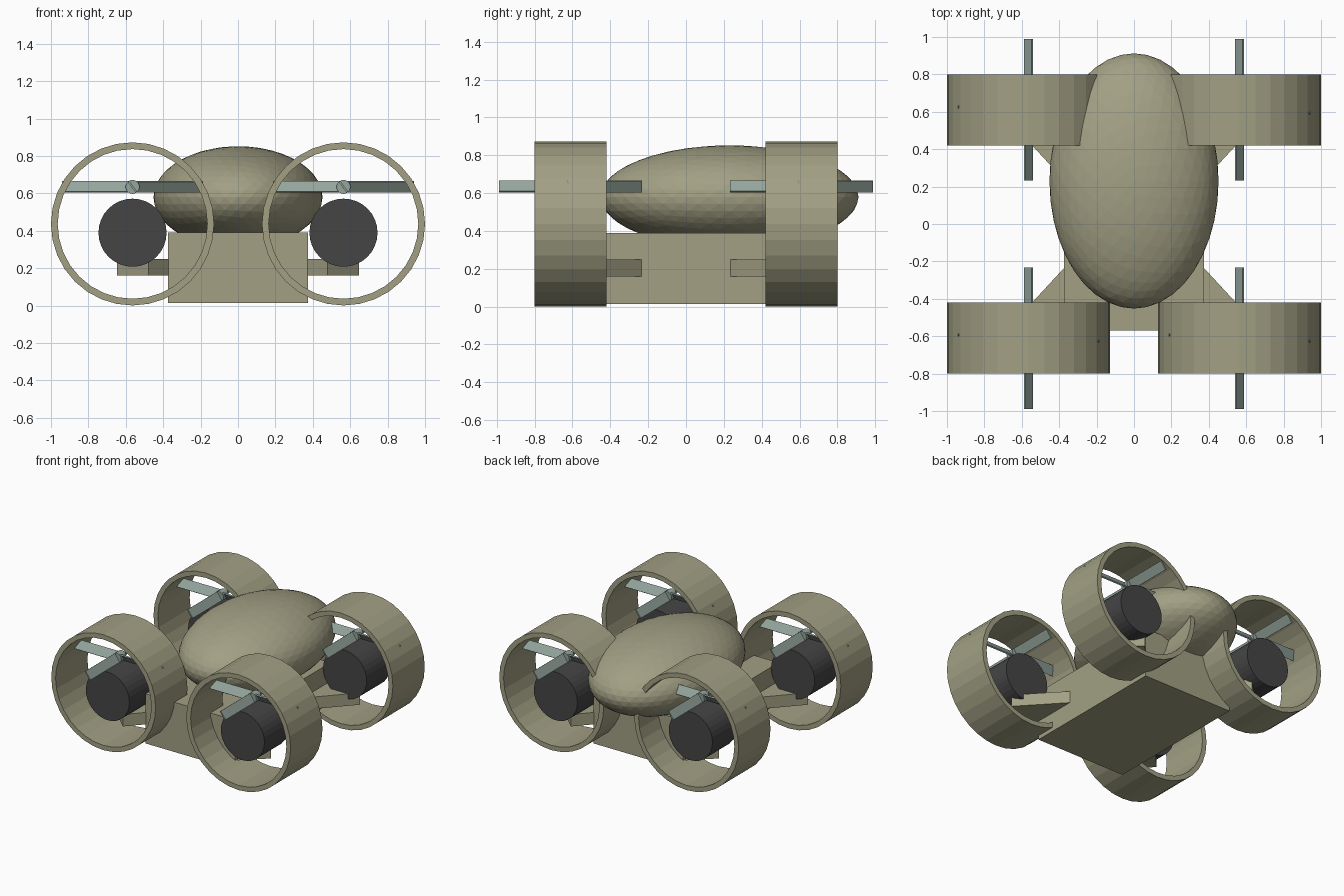
import bpy, bmesh
from math import radians, atan2, cos, sin, pi
from mathutils import Matrix, Vector

if "Cube" in bpy.data.objects:
    bpy.data.objects.remove(bpy.data.objects["Cube"])


def material(name, rgb):
    m = bpy.data.materials.new(name)
    m.diffuse_color = (*rgb, 1)
    m.use_nodes = True
    m.node_tree.nodes["Principled BSDF"].inputs["Base Color"].default_value = m.diffuse_color
    return m


OLIVE = material("olive", (0.36, 0.35, 0.23))
DARK = material("dark_grey", (0.06, 0.06, 0.06))
PALE = material("pale_green", (0.30, 0.38, 0.34))


def finish(name, bm, mat, smooth=None):
    bmesh.ops.recalc_face_normals(bm, faces=bm.faces)
    me = bpy.data.meshes.new(name)
    bm.to_mesh(me)
    bm.free()
    ob = bpy.data.objects.new(name, me)
    bpy.context.collection.objects.link(ob)
    me.materials.append(mat)
    return ob


def box(name, size, matrix, mat):
    bm = bmesh.new()
    bmesh.ops.create_cube(bm, size=1, matrix=matrix @ Matrix.Diagonal((*size, 1)))
    return finish(name, bm, mat)


def cylinder_y(name, centre, radius, depth, mat, sides=32):
    bm = bmesh.new()
    bmesh.ops.create_cone(bm, cap_ends=True, segments=sides, radius1=radius,
                          radius2=radius, depth=depth,
                          matrix=Matrix.Translation(centre) @ Matrix.Rotation(pi / 2, 4, 'X'))
    return finish(name, bm, mat)


def duct_ring(name, centre, outer, inner, depth, sides=32):
    bm = bmesh.new()
    h = depth / 2
    loops = []
    for i in range(sides):
        a = 2 * pi * i / sides
        d = Vector((cos(a), 0, sin(a)))
        loops.append([bm.verts.new(Vector(centre) + d * r + Vector((0, y, 0)))
                      for r, y in ((outer, -h), (outer, h), (inner, h), (inner, -h))])
    for i in range(sides):
        p, q = loops[i], loops[(i + 1) % sides]
        for k in range(4):
            n = (k + 1) % 4
            bm.faces.new((p[k], p[n], q[n], q[k]))
    return finish(name, bm, OLIVE)


# Central body: box base with an egg-shaped canopy
box("base_hull", (0.75, 1.14, 0.375), Matrix.Translation((0, 0, 0.2025)), OLIVE)
bm = bmesh.new()
bmesh.ops.create_icosphere(bm, subdivisions=4, radius=1,
                           matrix=Matrix.Translation((0, 0.23, 0.58))
                           @ Matrix.Diagonal((0.452, 0.682, 0.272, 1)))
finish("canopy", bm, OLIVE)

# Four corner units: arm, duct, motor, rotor
CX, CY = 0.564, 0.61
for ys, yn in ((-1, "front"), (1, "back")):
    for xs, xn in ((-1, "left"), (1, "right")):
        tag = f"{yn}_{xn}"
        x, y = xs * CX, ys * CY
        turn = Matrix.Rotation(atan2(y, x), 4, 'Z')
        box(f"arm_{tag}", (0.83, 0.23, 0.09),
            Matrix.Translation((0, 0, 0.205)) @ turn @ Matrix.Translation((0.415, 0, 0)), OLIVE)
        duct_ring(f"duct_{tag}", (x, y, 0.437), 0.436, 0.40, 0.38)
        cylinder_y(f"motor_{tag}", (x, y, 0.39), 0.182, 0.28, DARK)
        cylinder_y(f"rotor_hub_{tag}", (x, y, 0.635), 0.037, 0.06, PALE, 24)
        # Pitched blades around the hub
        for k in range(4):
            m = (Matrix.Translation((x, y, 0.635)) @ Matrix.Rotation(k * pi / 2, 4, 'Z')
                 @ Matrix.Translation((0.189, 0, 0)) @ Matrix.Rotation(radians(-54), 4, 'X'))
            box(f"rotor_blade_{tag}_{k + 1}", (0.378, 0.07, 0.01), m, PALE)
